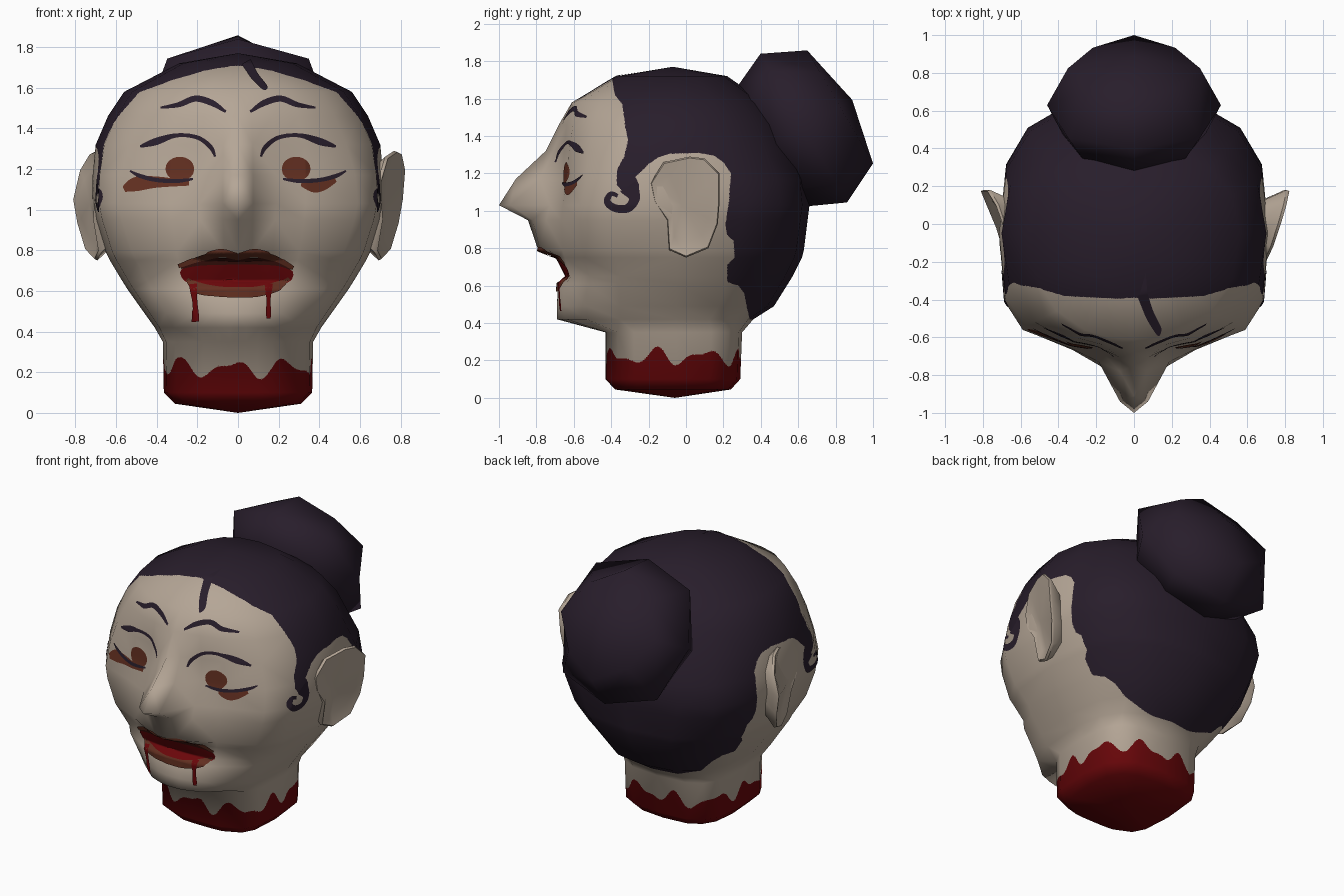
import bpy, bmesh, math
from mathutils import Vector
from mathutils.bvhtree import BVHTree
from mathutils.interpolate import poly_3d_calc

if "Cube" in bpy.data.objects:
    bpy.data.objects.remove(bpy.data.objects["Cube"])

COLOURS = {"skin": (.46, .38, .305), "hair": (.021, .0125, .024), "blood": (.145, .002, .003),
           "iris_brown": (.125, .029, .015), "dark_lip": (.045, .006, .004)}
MATS = {}
for name, c in COLOURS.items():
    MATS[name] = bpy.data.materials.new(name)
    MATS[name].diffuse_color = (*c, 1)


def make_object(name, bm, *mats):
    mesh = bpy.data.meshes.new(name)
    bm.to_mesh(mesh)
    bm.free()
    for m in mats:
        mesh.materials.append(MATS[m])
    obj = bpy.data.objects.new(name, mesh)
    bpy.context.collection.objects.link(obj)
    mesh.shade_smooth()
    return obj


def loft(bm, loops, first=None, last=None):
    """Skin closed loops of points, with optional end points."""
    rows = [[bm.verts.new(p) for p in loop] for loop in loops]
    n = len(rows[0])
    for a, b in zip(rows, rows[1:]):
        for i in range(n):
            bm.faces.new((a[i], a[(i + 1) % n], b[(i + 1) % n], b[i]))
    for point, row in ((first, rows[0]), (last, rows[-1])):
        if point:
            v = bm.verts.new(point)
            for i in range(n):
                bm.faces.new((v, row[i], row[(i + 1) % n]))
    bmesh.ops.recalc_face_normals(bm, faces=bm.faces[:])


# ---- head: rings of (z, half width, front y, back y, roundness, forward push of the middle columns)
RINGS = [
    (1.72, .29, -.37, .22, 1, (0, 0, 0)), (1.58, .56, -.61, .42, .9, (0, 0, 0)),
    (1.46, .64, -.65, .53, .86, (.03, .015, 0)), (1.32, .70, -.66, .60, .78, (.09, .05, 0)),
    (1.17, .715, -.65, .65, .62, (.26, .13, .01)), (1.03, .715, -.67, .66, .56, (.33, .27, .06)),
    (.95, .70, -.68, .65, .58, (.165, .14, .07)), (.79, .65, -.68, .63, .64, (.11, .10, .06)),
    (.75, .63, -.67, .62, .67, (.02, .02, .01)), (.65, .57, -.64, .57, .7, (0, 0, 0)),
    (.61, .545, -.67, .545, .72, (.015, .015, .01)), (.49, .46, -.67, .47, .74, (.02, .02, .01)),
    (.42, .41, -.67, .36, .74, (.02, .02, .01)), (.35, .37, -.43, .30, .53, (0, 0, 0)),
    (.10, .365, -.43, .29, .53, (0, 0, 0)), (.045, .31, -.38, .24, .55, (0, 0, 0))]
HALF = [0, 4, 12, 24, 45, 67.5, 90, 112.5, 135, 157.5, 180]
ANGLES = HALF + [-a for a in HALF[-2:0:-1]]


def head_ring(z, w, front, back, e, push):
    pts = []
    for a in ANGLES:
        s, c = abs(math.sin(math.radians(a))), abs(math.cos(math.radians(a)))
        k = e if abs(a) < 91 else min(e + .13, .9)
        # middle columns keep the same share of the width in every ring
        x = s ** (.85 if abs(a) < 30 else k)
        y = max(0, 1 - x ** (2 / k)) ** (k / 2)
        y = -.05 + ((front if abs(a) < 91 else back) + .05) * y
        if abs(a) <= 12:
            y -= push[HALF.index(abs(a))]
        pts.append((math.copysign(x * w, a), y, z))
    return pts


head = bmesh.new()
loft(head, [head_ring(*r) for r in RINGS], (0, -.07, 1.77), (0, -.06, 0))
bmesh.ops.triangulate(head, faces=head.faces[:])
head.normal_update()
head.faces.ensure_lookup_table()
SURFACE = BVHTree.FromBMesh(head)
COARSE = [([v.co.copy() for v in f.verts], [v.normal.copy() for v in f.verts]) for f in head.faces]

# hairline outline in side profile
HAIR = [(-.37, 2), (-.37, 1.74), (-.395, 1.70), (-.38, 1.62), (-.34, 1.57), (-.325, 1.45), (-.31, 1.38),
        (-.33, 1.29), (-.37, 1.22), (-.37, 1.14), (-.33, 1.09), (-.30, 1.06), (-.25, 1.08), (-.25, 1.14),
        (-.27, 1.18), (-.20, 1.25), (-.15, 1.285), (-.09, 1.305), (.07, 1.31), (.15, 1.295), (.2, 1.26),
        (.24, 1.2), (.23, 1.05), (.21, .92), (.22, .87), (.255, .84), (.26, .75), (.22, .71), (.22, .62),
        (.28, .6), (.31, .56), (.34, .42), (2, .42), (2, 2)]


def region(p):
    """0 skin, 1 hair, 2 blood"""
    a = math.atan2(p.x, -p.y - .07)
    if p.z < .22 + .035 * math.sin(9 * a + 2.2) + .02 * math.sin(15 * a):
        return 2
    inside = False
    for (y0, z0), (y1, z1) in zip(HAIR, HAIR[1:] + HAIR[:1]):
        if (z0 > p.z) != (z1 > p.z) and p.y < y0 + (p.z - z0) * (y1 - y0) / (z1 - z0):
            inside = not inside
    return int(inside)


# refine evenly, then only along the colour borders
for step in range(9):
    if step < 4:
        edges = [e for e in head.edges if e.calc_length() > .07]
    else:
        edges = [e for e in head.edges if e.calc_length() > .009
                 and region(e.verts[0].co) != region(e.verts[1].co)]
    bmesh.ops.subdivide_edges(head, edges=edges, cuts=1)
    bmesh.ops.triangulate(head, faces=[f for f in head.faces if len(f.verts) > 3])
for f in head.faces:
    f.material_index = region(f.calc_center_median())
head_obj = make_object("head", head, "skin", "hair", "blood")

# keep the broad soft shading of the coarse form
normals = []
for v in head_obj.data.vertices:
    pts, ns = COARSE[SURFACE.find_nearest(v.co)[2]]
    w = poly_3d_calc(pts, v.co)
    normals.append(sum((n * k for n, k in zip(ns, w)), Vector()).normalized())
head_obj.data.normals_split_custom_set_from_vertices(normals)

# ---- hair bun: eight-sided lathe on a tilted axis
AX, UP = Vector((0, .864, .503)), Vector((0, -.503, .864))


def bun_point(a, r=0, t=0):
    return AX * a + UP * (.93 + r * math.cos(t)) + Vector((r * math.sin(t), 0, 0))


bun = bmesh.new()
loft(bun, [[bun_point(a, r * (1 + i % 2 * corner), i * math.tau / 8) for i in range(8)]
           for a, r, corner in ((1.085, .375, 0), (1.27, .46, .07), (1.495, .35, -.12))],
     bun_point(1.0), bun_point(1.57))
make_object("hair_bun", bun, "hair")

# ---- ears: flared rim, hollow front, back joining the head
RIM = [(-.19, 1.15), (-.12, 1.26), (.02, 1.29), (.10, 1.28), (.18, 1.2), (.18, 1.05), (.17, .93),
       (.12, .80), (0, .75), (-.09, .79), (-.10, .95), (-.17, 1.05)]


def ear_loop(side, scale, dx, flare):
    pts = []
    for y, z in RIM:
        x = .70 + dx + flare * (y + .19)
        x -= .05 * max(0, 1.03 - z) / .28
        x += (.02 if side > 0 else -.06) * max(0, z - 1.08) / .21
        pts.append((side * x, y * scale, 1.03 + (z - 1.03) * scale))
    return pts


for side, label in ((-1, "left"), (1, "right")):
    ear = bmesh.new()
    loft(ear, [ear_loop(side, .65, -.08, .1), ear_loop(side, 1, -.015, .30),
               ear_loop(side, .97, .0, .30), ear_loop(side, .7, -.005, .26)],
         None, (side * .73, -.02, 1.03))
    obj = make_object(label + "_ear", ear, "skin")
    obj.data.set_sharp_from_angle(angle=math.radians(60))


# ---- painted strokes: thin ribbons laid on the head, points are (across, z, width)
def stroke(name, mat, pts, lift=.004, view="front", mirror=False, steps=6):
    fine = []
    for i in range(len(pts) - 1):
        p = [Vector(pts[min(max(k, 0), len(pts) - 1)]) for k in range(i - 1, i + 3)]
        for s in range(8):                               # smooth curve through the points
            t = s / 8
            fine.append(p[1] + (p[2] - p[0]) * t / 2 + (2 * p[0] - 5 * p[1] + 4 * p[2] - p[3]) * t * t / 2
                        + (3 * p[1] - p[0] - 3 * p[2] + p[3]) * t ** 3 / 2)
    fine.append(Vector(pts[-1]))
    bm = bmesh.new()
    for sign in ((1, -1) if mirror else (1,)):
        rows = []
        for i, p in enumerate(fine):
            d = fine[min(i + 1, len(fine) - 1)] - fine[max(i - 1, 0)]
            across = Vector((-d.y, d.x)).normalized() * max(p.z, .002)
            row = []
            for k in range(steps + 1):
                u, z = p.xy + across * (k / steps - .5)
                if view == "front":
                    hit = SURFACE.ray_cast(Vector((u * sign, -3, z)), Vector((0, 1, 0)))
                else:
                    hit = SURFACE.ray_cast(Vector((3 * sign, u, z)), Vector((-sign, 0, 0)))
                row.append((bm.verts.new(hit[0] + hit[1] * lift), hit[1]) if hit[0] else None)
            rows.append(row)
        for a, b in zip(rows, rows[1:]):
            for k in range(steps):
                quad = (a[k], a[k + 1], b[k + 1], b[k])
                if all(quad):
                    f = bm.faces.new([q[0] for q in quad])
                    f.normal_update()
                    if f.normal.dot(quad[0][1]) < 0:
                        f.normal_flip()
    make_object(name, bm, mat)


stroke("irises", "iris_brown", [(.285 - .07 * math.cos(t * math.pi / 8), 1.2, .12 * math.sin(t * math.pi / 8))
                                for t in range(9)], mirror=True)
stroke("brows", "hair", [(.06, 1.48, .012), (.13, 1.525, .03), (.21, 1.545, .03), (.29, 1.515, .025),
                         (.38, 1.50, .01)], mirror=True)
stroke("upper_lids", "hair", [(.11, 1.26, .01), (.135, 1.31, .022), (.2, 1.355, .02), (.30, 1.365, .02),
                              (.40, 1.335, .035), (.48, 1.31, .012)], mirror=True)
stroke("lower_lids", "hair", [(.22, 1.15, .01), (.30, 1.14, .02), (.40, 1.145, .02), (.48, 1.165, .02),
                              (.53, 1.19, .008)], lift=.006, mirror=True)
stroke("left_eye_smear", "iris_brown", [(-.56, 1.10, .03), (-.50, 1.125, .07), (-.40, 1.135, .055), (-.24, 1.13, .025)])
stroke("right_eye_smear", "iris_brown", [(.31, 1.125, .02), (.37, 1.115, .06), (.42, 1.12, .05), (.48, 1.145, .02)])
stroke("forehead_strand", "hair", [(.04, 1.725, .05), (.06, 1.69, .045), (.085, 1.65, .04), (.13, 1.60, .03),
                                   (.14, 1.59, .01)])
stroke("sideburn_curls", "hair", [(-.31, 1.13, .10), (-.275, 1.07, .06), (-.31, 1.015, .045), (-.38, 1.015, .04),
                                  (-.42, 1.05, .035), (-.40, 1.09, .025), (-.365, 1.08, .02)],
       view="side", mirror=True)

# mouth
stroke("mouth", "blood", [(-.28, .70, .02), (-.21, .68, .11), (0, .68, .14), (.21, .68, .11), (.27, .69, .02)],
       lift=.005, steps=14)
stroke("lip_shadow", "dark_lip", [(-.28, .72, .02), (-.18, .745, .035), (0, .75, .035), (.18, .745, .035),
                                  (.26, .715, .02)], lift=.007, steps=14)
stroke("upper_lip", "iris_brown", [(-.29, .725, .02), (-.18, .765, .03), (-.08, .79, .035), (0, .775, .03),
                                   (.08, .79, .035), (.18, .765, .03), (.27, .715, .02)], lift=.008, steps=12)
stroke("lower_lip", "iris_brown", [(-.25, .66, .02), (-.2, .615, .05), (-.1, .595, .045), (0, .59, .045),
                                   (.1, .595, .045), (.2, .625, .04), (.25, .665, .015)], lift=.008, steps=12)
stroke("left_drip", "blood", [(-.22, .63, .04), (-.21, .55, .025), (-.205, .49, .03), (-.205, .45, .035)], lift=.0095)
stroke("right_drip", "blood", [(.15, .63, .04), (.147, .56, .02), (.147, .50, .025), (.147, .465, .02)], lift=.0095)

for m in bpy.data.materials:
    if m.users and not m.is_grease_pencil:
        m.use_nodes = True
        m.node_tree.nodes["Principled BSDF"].inputs["Base Color"].default_value = m.diffuse_color
